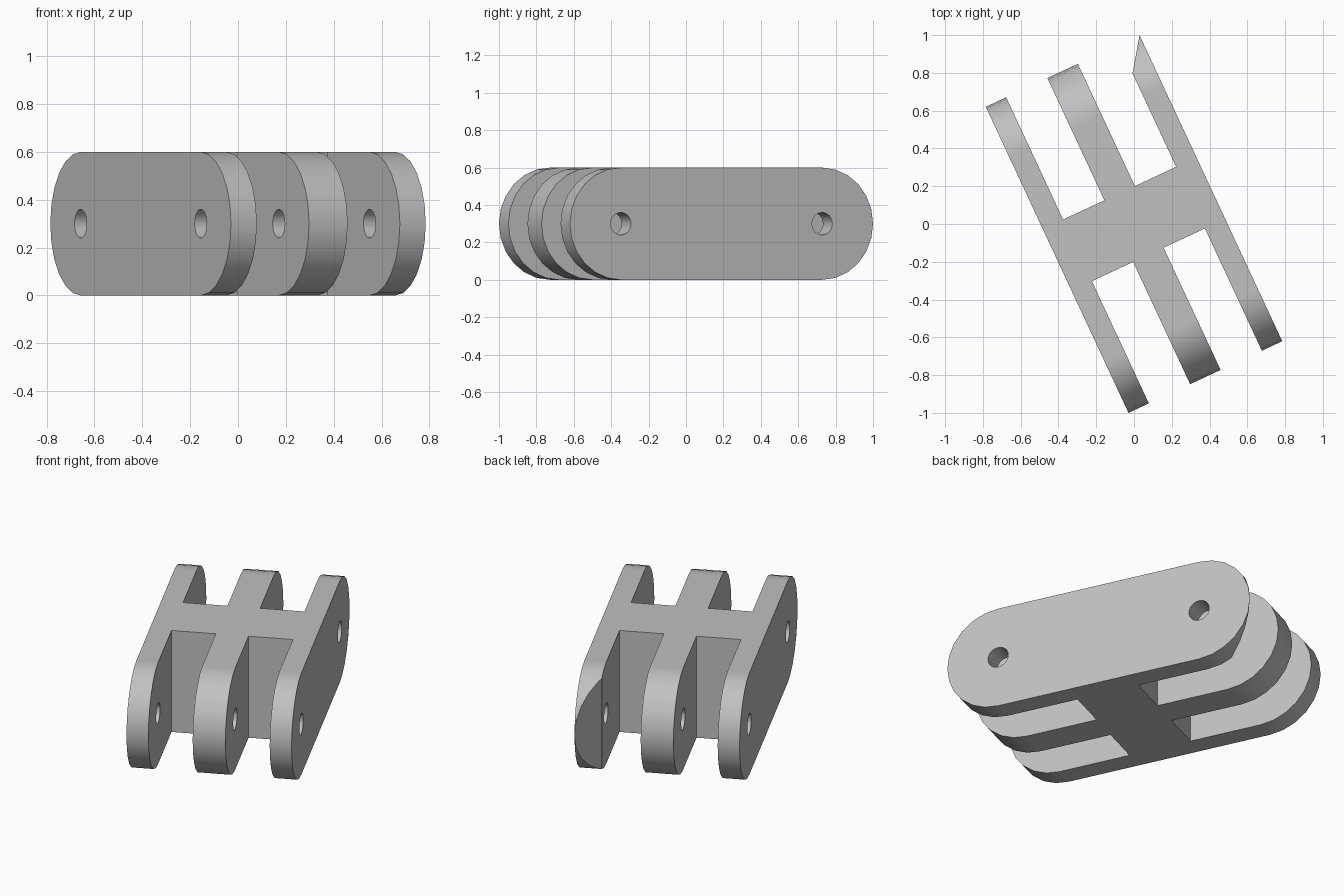
import bpy, bmesh, math
from mathutils import Vector

cube = bpy.data.objects.get("Cube")
if cube:
    bpy.data.objects.remove(cube, do_unlink=True)

HALF_W, RADIUS, PIN = 0.449, 0.3, 0.594      # half width, end radius, pin hole offset
MID, INNER, HUB = 0.089, 0.330, 0.18         # middle arm, outer arm inside, hub half depth


def prism(name, points, direction):
    """Extrude a closed loop of 3D points along a direction."""
    bm = bmesh.new()
    face = bm.faces.new([bm.verts.new(p) for p in points])
    new = bmesh.ops.extrude_face_region(bm, geom=[face])["geom"]
    bmesh.ops.translate(bm, vec=Vector(direction),
                        verts=[v for v in new if isinstance(v, bmesh.types.BMVert)])
    bmesh.ops.recalc_face_normals(bm, faces=bm.faces)
    mesh = bpy.data.meshes.new(name)
    bm.to_mesh(mesh)
    bm.free()
    obj = bpy.data.objects.new(name, mesh)
    bpy.context.collection.objects.link(obj)
    return obj


def arc(x, y, radius, start, end, steps):
    angles = [start + (end - start) * i / steps for i in range(steps + 1)]
    return [(x, y + radius * math.cos(a), RADIUS + radius * math.sin(a)) for a in angles]


def upright(name, outline):
    return prism(name, [(x, y, -0.1) for x, y in outline], (0, 0, 0.8))


# Solid link body with rounded ends
half = math.pi / 2
profile = (arc(-HALF_W, PIN, RADIUS, -half, half, 12)
           + arc(-HALF_W, -PIN, RADIUS, half, 3 * half, 12))
body = prism("hinge_link", profile, (2 * HALF_W, 0, 0))

# Slots between the arms, and pin holes across them
cutters = []
for end in (-1, 1):
    for side in (-1, 1):
        a, b = side * MID, side * INNER
        c, d = end * HUB, end * 1.2
        cutters.append(upright("slot_cutter", [(a, c), (b, c), (b, d), (a, d)]))
    circle = arc(-0.6, end * PIN, 0.06, 0, 2 * math.pi, 24)[:-1]
    cutters.append(prism("pin_hole_cutter", circle, (1.2, 0, 0)))

# Bevelled tip of one arm
cutters.append(upright("tip_cutter", [(0.307, 0.694), (0.473, 0.927), (0.307, 0.927)]))

bpy.ops.object.select_all(action='DESELECT')
bpy.context.view_layer.objects.active = body
body.select_set(True)
for cutter in cutters:
    cutter.hide_render = True
    mod = body.modifiers.new("cut", 'BOOLEAN')
    mod.operation, mod.solver, mod.object = 'DIFFERENCE', 'EXACT', cutter
    bpy.ops.object.modifier_apply(modifier=mod.name)
    bpy.data.objects.remove(cutter, do_unlink=True)

# Material and smooth rounded ends
grey = bpy.data.materials.new("plain_grey")
grey.use_nodes = True
colour = (0.53, 0.53, 0.53, 1)
grey.diffuse_color = colour
grey.node_tree.nodes["Principled BSDF"].inputs["Base Color"].default_value = colour
body.data.materials.clear()
body.data.materials.append(grey)
bpy.ops.object.shade_smooth_by_angle(angle=math.radians(30))
weighted = body.modifiers.new("weighted_normals", 'WEIGHTED_NORMAL')
weighted.keep_sharp = True

# The link stands turned about the vertical axis
body.rotation_euler.z = math.radians(25)
